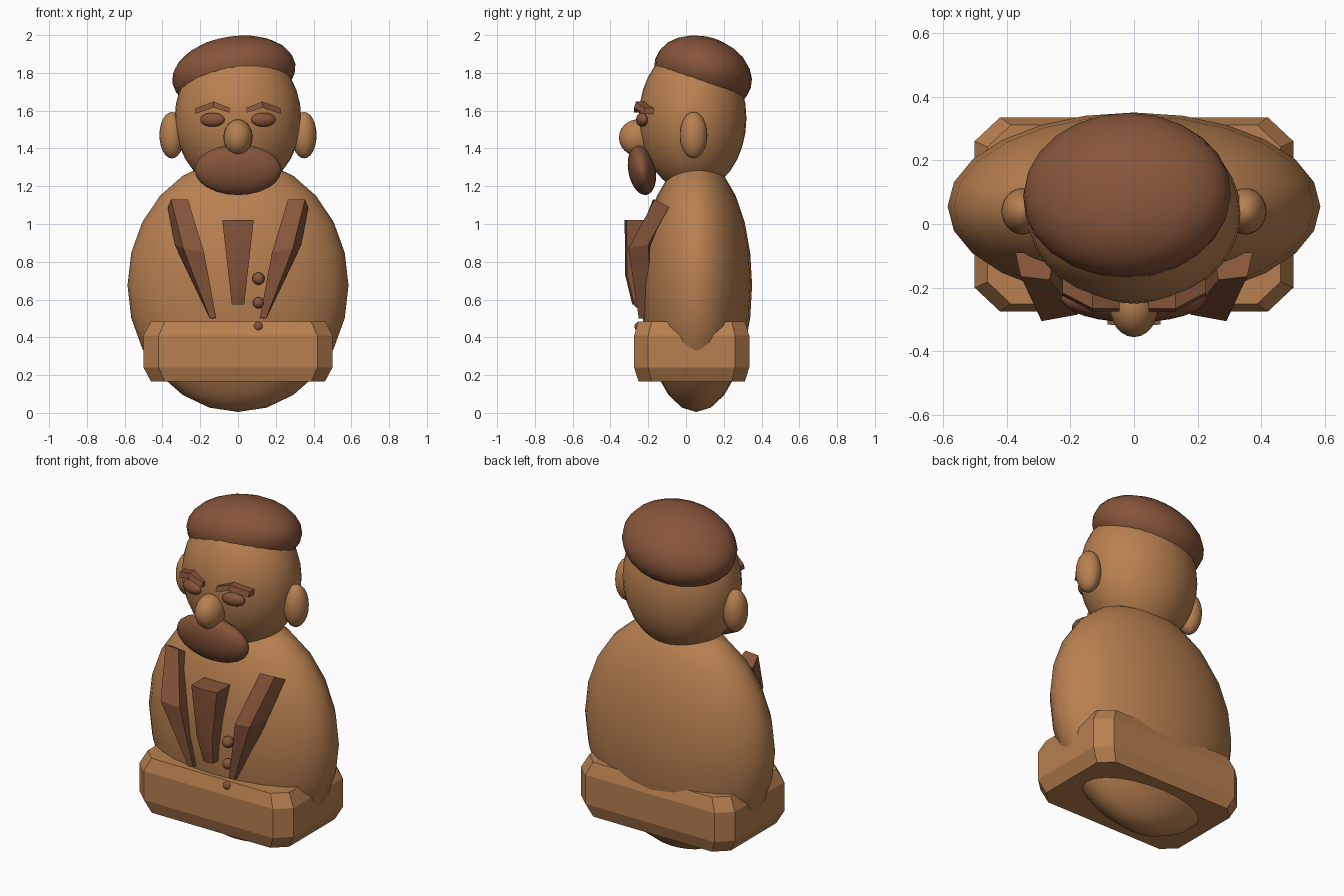
import bpy, bmesh, math
from mathutils import Vector

if "Cube" in bpy.data.objects:
    bpy.data.objects.remove(bpy.data.objects["Cube"])


def material(name, rgb):
    m = bpy.data.materials.new(name)
    m.diffuse_color = (*rgb, 1)
    m.use_nodes = True
    m.node_tree.nodes["Principled BSDF"].inputs["Base Color"].default_value = m.diffuse_color
    return m


TAN = material("tan wood", (0.479, 0.216, 0.080))
BROWN = material("dark brown wood", (0.242, 0.091, 0.042))


def finish(ob, name, mat, angle):
    ob.name = name
    ob.data.materials.append(mat)
    bpy.ops.object.select_all(action='DESELECT')
    ob.select_set(True)
    bpy.context.view_layer.objects.active = ob
    bpy.ops.object.shade_smooth_by_angle(angle=math.radians(angle))
    return ob


def ellipsoid(name, mat, loc, radii, rot=(0, 0, 0), seg=24, rings=12):
    bpy.ops.mesh.primitive_uv_sphere_add(
        segments=seg, ring_count=rings, radius=1, location=loc,
        rotation=[math.radians(a) for a in rot])
    ob = bpy.context.object
    ob.scale = radii
    return finish(ob, name, mat, 60)


def loft(name, mat, sections, flip=1, angle=20):
    """Solid skinned through matching rings of points; flip=-1 mirrors in x."""
    bm = bmesh.new()
    rings = [[bm.verts.new((x * flip, y, z)) for x, y, z in s] for s in sections]
    n = len(rings[0])
    for a, b in zip(rings, rings[1:]):
        for i in range(n):
            j = (i + 1) % n
            bm.faces.new((a[i], a[j], b[j], b[i]))
    bm.faces.new(rings[0])
    bm.faces.new(rings[-1])
    bmesh.ops.recalc_face_normals(bm, faces=bm.faces)
    me = bpy.data.meshes.new(name)
    bm.to_mesh(me)
    bm.free()
    ob = bpy.data.objects.new(name, me)
    bpy.context.collection.objects.link(ob)
    return finish(ob, name, mat, angle)


# body and head
ellipsoid("body", TAN, (0, 0.055, 0.675), (0.585, 0.295, 0.67))
ellipsoid("head", TAN, (0, 0.035, 1.56), (0.335, 0.285, 0.39), seg=32, rings=16)

# tilted cap of hair
ellipsoid("hair", BROWN, (-0.022, 0.09, 1.797), (0.33, 0.265, 0.19), (-17, -9, 0))

# base block: chamfered octagon, narrowed at top and bottom
def octagon(k, z):
    pts = [(0.5, -0.23), (0.5, 0.23), (0.42, 0.305), (-0.42, 0.305),
           (-0.5, 0.23), (-0.5, -0.23), (-0.42, -0.305), (0.42, -0.305)]
    return [(x * k, y * k + 0.03, z) for x, y in pts]

loft("base_block", TAN, [octagon(0.92, 0.165), octagon(1, 0.24),
                         octagon(1, 0.41), octagon(0.92, 0.485)], angle=5)

# face
ellipsoid("nose", TAN, (0, -0.255, 1.457), (0.077, 0.1, 0.097))
ellipsoid("moustache", BROWN, (0, -0.233, 1.287), (0.23, 0.073, 0.135), (10, 0, 0))

# brow cross-section: centre x, front y, centre z, half height
def brow_ring(x, y, z, h):
    return [(x, y, z + h), (x, y - 0.01, z - h), (x, y + 0.08, z - h), (x, y + 0.08, z + h)]

for side, s in (("left", -1), ("right", 1)):
    ellipsoid(side + "_ear", TAN, (0.35 * s, 0.04, 1.47), (0.066, 0.073, 0.123))
    ellipsoid(side + "_eye", BROWN, (0.135 * s, -0.232, 1.552), (0.066, 0.03, 0.037),
              (0, 0, 12 * s))
    loft(side + "_brow", BROWN, [brow_ring(0.045, -0.265, 1.602, 0.013),
                                 brow_ring(0.13, -0.265, 1.632, 0.016),
                                 brow_ring(0.225, -0.215, 1.598, 0.015)], s)
    # lapel, bent over the chest and tapering downward
    loft(side + "_lapel", BROWN, [
        [(0.355, -0.165, 1.13), (0.265, -0.175, 1.13), (0.25, -0.09, 1.08), (0.372, -0.09, 1.09)],
        [(0.29, -0.305, 0.87), (0.18, -0.285, 0.85), (0.19, -0.18, 0.87), (0.335, -0.2, 0.89)],
        [(0.148, -0.25, 0.5), (0.116, -0.25, 0.505), (0.12, -0.18, 0.5), (0.15, -0.18, 0.5)]], s)

# tie
def tie_ring(w, y, z):
    return [(-w, y + 0.01, z), (0, y, z), (w, y + 0.01, z), (w, -0.16, z), (-w, -0.16, z)]

loft("tie", BROWN, [tie_ring(0.083, -0.325, 1.02), tie_ring(0.05, -0.322, 0.73),
                    tie_ring(0.033, -0.285, 0.575)])

# buttons
for i, (z, r) in enumerate(((0.711, 0.033), (0.583, 0.03), (0.457, 0.026))):
    ellipsoid(f"button_{i + 1}", BROWN, (0.108, -0.247, z), (r, r, r), seg=16, rings=8)
